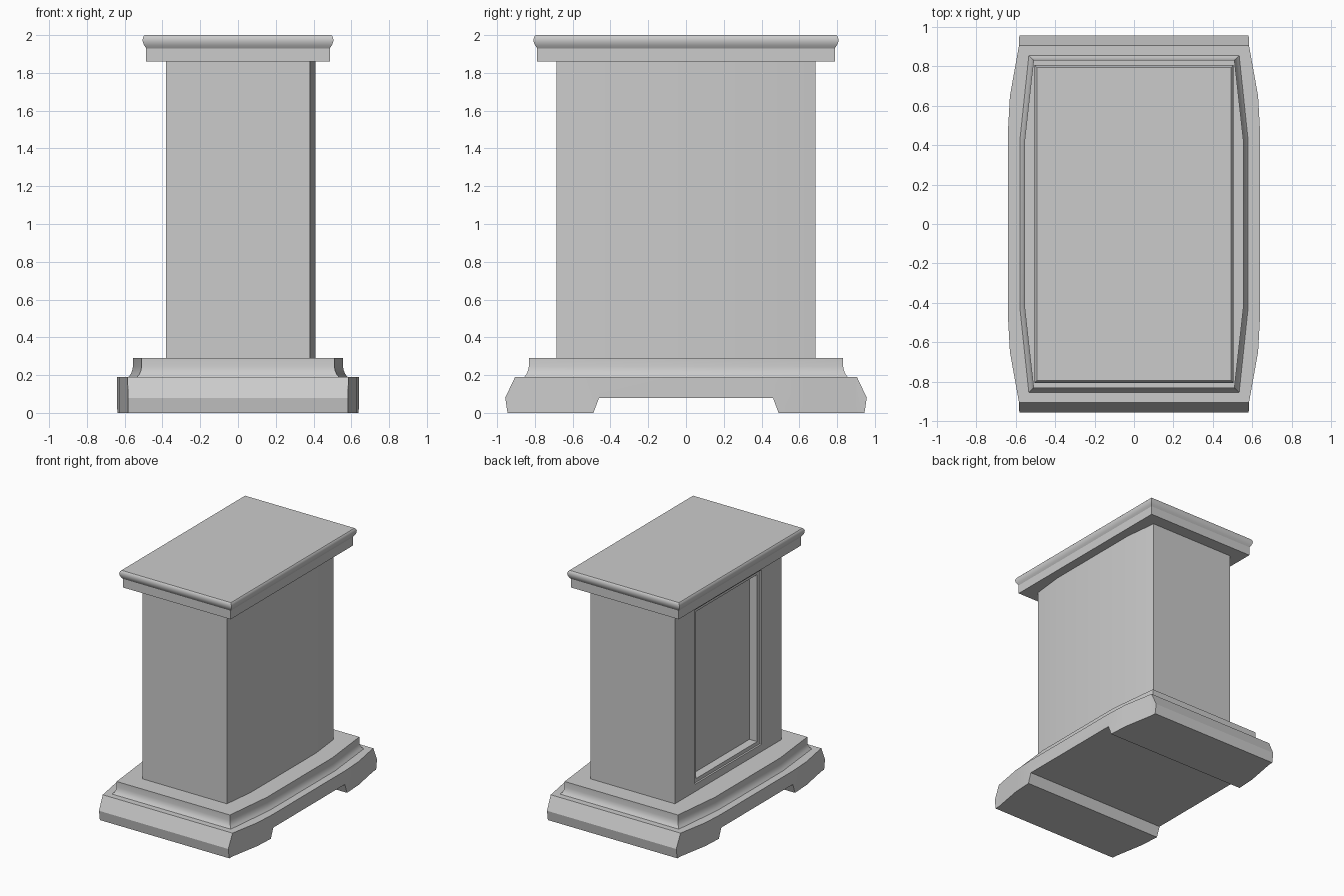
import bpy, bmesh, math

if "Cube" in bpy.data.objects:
    bpy.data.objects.remove(bpy.data.objects["Cube"])


def finish(name, bm):
    bmesh.ops.recalc_face_normals(bm, faces=bm.faces[:])
    me = bpy.data.meshes.new(name)
    bm.to_mesh(me)
    bm.free()
    ob = bpy.data.objects.new(name, me)
    bpy.context.collection.objects.link(ob)
    return ob


def loft(name, rings):
    """Skin equal-length closed rings of 3D points and cap both ends."""
    bm = bmesh.new()
    rows = [[bm.verts.new(p) for p in r] for r in rings]
    n = len(rows[0])
    for a, b in zip(rows, rows[1:]):
        for i in range(n):
            bm.faces.new((a[i], a[(i + 1) % n], b[(i + 1) % n], b[i]))
    bm.faces.new(rows[0])
    bm.faces.new(rows[-1])
    return finish(name, bm)


def box(x0, x1, y0, y1, z0, z1):
    return [[(x, y, z) for x, y in ((x0, y0), (x1, y0), (x1, y1), (x0, y1))]
            for z in (z0, z1)]


def mirror_plan(quarter):
    """Closed outline from +x+y quarter points, ordered from the end to the middle."""
    right = quarter + [(x, -y) for x, y in reversed(quarter)]
    return right + [(-x, y) for x, y in reversed(right)]


def boolean(ob, cutter, op):
    m = ob.modifiers.new(op.lower(), 'BOOLEAN')
    m.operation, m.solver, m.object = op, 'EXACT', cutter
    bpy.context.view_layer.objects.active = ob
    bpy.ops.object.modifier_apply(modifier=m.name)
    bpy.data.objects.remove(cutter)


# plinth: bowed plan intersected with a side profile that has the foot arch
plan = mirror_plan([(0.58, 1.0), (0.585, 0.9), (0.63, 0.65), (0.64, 0.47)])
plinth = loft("plinth", [[(x, y, z) for x, y in plan] for z in (-0.1, 0.3)])
half = [(0.46, 0.08), (0.49, 0), (0.945, 0), (0.957, 0.08), (0.905, 0.19)]
side = half + [(-y, z) for y, z in reversed(half)]
boolean(plinth, loft("profile_cutter", [[(x, y, z) for y, z in side] for x in (-1, 1)]),
        'INTERSECT')

# cove moulding above the plinth
cove = [(0.024, 0.19), (0.012, 0.205), (0.004, 0.225), (0, 0.245), (0, 0.29)]
moulding = loft("base_moulding", [
    [(x, y, z) for x, y in mirror_plan([(0.51 + o, 0.832 + o), (0.556 + o, 0.42)])]
    for o, z in cove])

# column: bowed right side, flat left side with a stepped recessed panel
col = [(-0.38, -0.685), (0.38, -0.685), (0.41, -0.42),
       (0.41, 0.42), (0.38, 0.685), (-0.38, 0.685)]
column = loft("column", [[(x, y, z) for x, y in col] for z in (0.29, 1.86)])
for depth, hy, z0, z1 in ((0.015, 0.43, 0.35, 1.77), (0.085, 0.395, 0.38, 1.74)):
    boolean(column, loft("panel_cutter", box(-0.6, -0.38 + depth, -hy, hy, z0, z1)),
            'DIFFERENCE')

# cap with a rounded upper lip
lip = [(0, 1.86), (0, 1.93), (0.01, 1.945), (0.018, 1.962),
       (0.019, 1.978), (0.015, 1.992), (0.007, 2.0)]
cap = loft("cap", [box(-0.486 - o, 0.486 + o, -0.788 - o, 0.788 + o, z, z)[0]
                   for o, z in lip])

# smooth the curved parts, keep the corners sharp
bpy.ops.object.select_all(action='DESELECT')
for ob in (plinth, moulding, column, cap):
    ob.select_set(True)
bpy.context.view_layer.objects.active = cap
bpy.ops.object.shade_smooth_by_angle(angle=math.radians(32))
